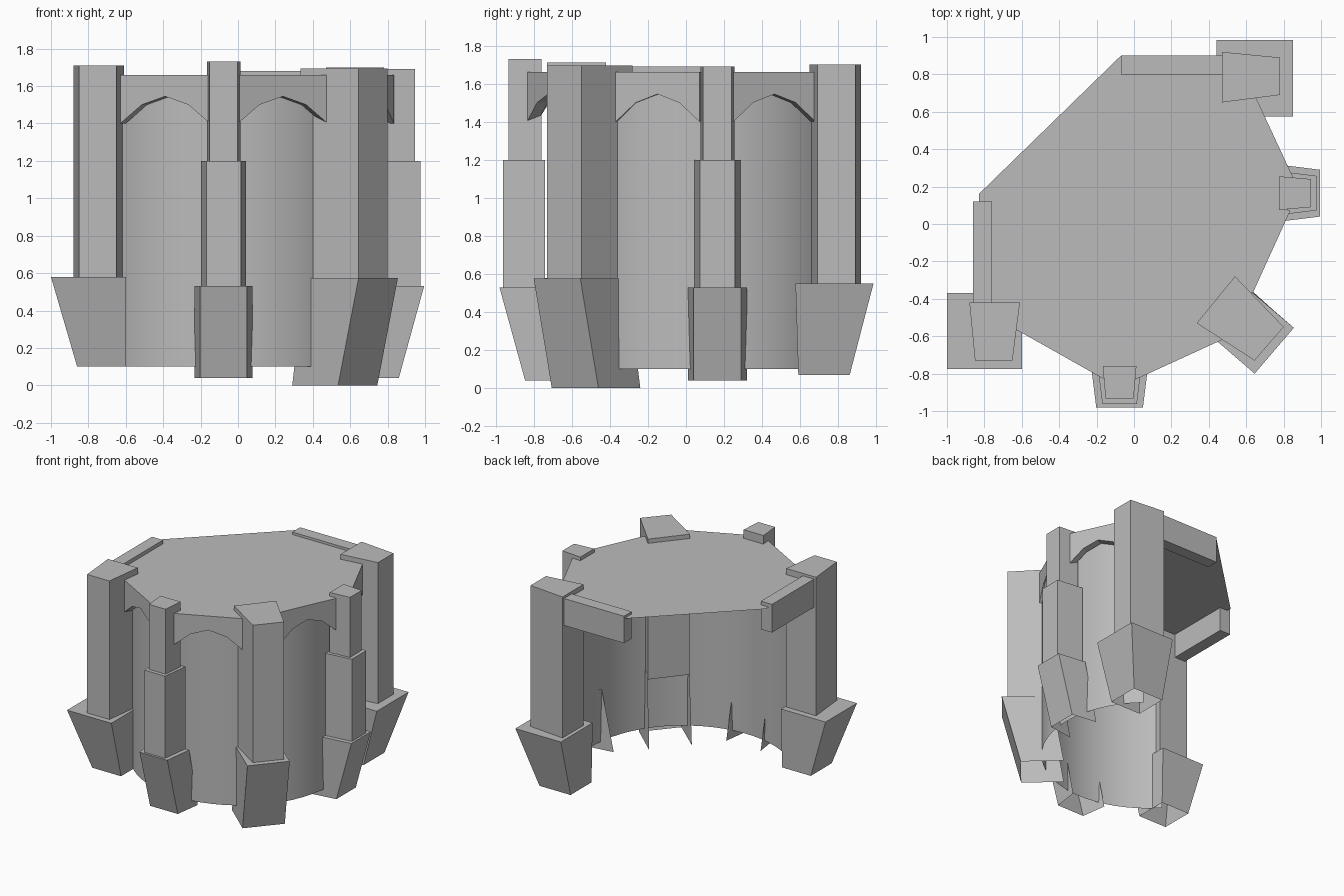
import bpy, math
from mathutils import Vector

if "Cube" in bpy.data.objects:
    bpy.data.objects.remove(bpy.data.objects["Cube"], do_unlink=True)

stone = bpy.data.materials.new("grey_stone")
stone.use_nodes = True
stone.diffuse_color = (0.5, 0.5, 0.5, 1)
stone.node_tree.nodes["Principled BSDF"].inputs["Base Color"].default_value = (0.5, 0.5, 0.5, 1)


def mesh_object(name, verts, faces):
    mesh = bpy.data.meshes.new(name)
    mesh.from_pydata(verts, [], faces)
    mesh.materials.append(stone)
    obj = bpy.data.objects.new(name, mesh)
    bpy.context.collection.objects.link(obj)
    return obj


def loft(name, low, high, z0, z1, bottom=True, open_side=None):
    """Join two matching counter-clockwise outlines; open_side skips one wall."""
    n = len(low)
    verts = [(x, y, z0) for x, y in low] + [(x, y, z1) for x, y in high]
    faces = [(i, (i + 1) % n, n + (i + 1) % n, n + i) for i in range(n) if i != open_side]
    faces.append(tuple(range(n, 2 * n)))
    if bottom:
        faces.append(tuple(reversed(range(n))))
    return mesh_object(name, verts, faces)


def rect(x0, x1, y0, y1):
    return [(x0, y0), (x1, y0), (x1, y1), (x0, y1)]


# Curved wall, open towards the back left
CX, CY, R, STEPS = -0.05, 0.1, 0.81, 30
verts = []
for i in range(STEPS + 1):
    a = math.radians(222 + 186 * i / STEPS)
    x, y = CX + R * math.cos(a), CY + R * math.sin(a)
    verts += [(x, y, 0.1), (x, y, 1.655)]
wall = mesh_object("curved_wall", verts,
                   [(2 * i, 2 * i + 2, 2 * i + 3, 2 * i + 1) for i in range(STEPS)])
for p in wall.data.polygons:
    p.use_smooth = True

# Thin flat roof
mesh_object("roof", [(x, y, 1.66) for x, y in [
    (-0.83, 0.16), (-0.83, -0.45), (-0.62, -0.57), (-0.16, -0.83), (0, -0.83),
    (0.47, -0.62), (0.64, -0.35), (0.81, 0.02), (0.85, 0.25), (0.65, 0.68),
    (0.5, 0.9), (-0.07, 0.9)]], [tuple(range(12))])


# Arched panels between the pillars
def arch(name, start, end):
    a, b = Vector(start), Vector(end)
    along = (b - a).normalized()
    inward = Vector((-along.y, along.x)) * 0.06
    profile = [(0, 1.66), (0, 1.4), (0.24, 1.5), (0.5, 1.545), (0.76, 1.5), (1, 1.4), (1, 1.66)]
    pts = [(a.lerp(b, t), z) for t, z in profile]
    verts = [(p.x, p.y, z) for p, z in pts]
    verts += [(p.x + inward.x, p.y + inward.y, z) for p, z in pts]
    n = len(pts)
    faces = [tuple(range(n)), tuple(reversed(range(n, 2 * n)))]
    faces += [(i, n + i, n + (i + 1) % n, (i + 1) % n) for i in range(n)]
    mesh_object(name, verts, faces)


arch("arch_front_right", (-0.63, -0.565), (-0.15, -0.835))
arch("arch_front_left", (0, -0.835), (0.48, -0.615))
arch("arch_side_front", (0.635, -0.37), (0.835, 0.07))
arch("arch_side_back", (0.85, 0.25), (0.65, 0.68))


# Stepped narrow pillars: described facing -y, then moved or turned to face +x
def narrow_pillar(name, place):
    def outline(front, back, half_front, half_back):
        return [place(x, y) for x, y in [(-half_front, -front), (half_front, -front),
                                         (half_back, -back), (-half_back, -back)]]
    loft(name + "_base", outline(0.845, 0.63, 0.125, 0.155), outline(0.98, 0.74, 0.125, 0.155),
         0.04, 0.53, bottom=False, open_side=2)
    shaft = outline(0.962, 0.74, 0.092, 0.12)
    loft(name + "_shaft", shaft, shaft, 0.53, 1.2)
    top = outline(0.932, 0.76, 0.075, 0.09)
    loft(name + "_top", top, top, 1.2, 1.73 if name == "front_pillar" else 1.69)


narrow_pillar("front_pillar", lambda x, y: (x - 0.077, y))
narrow_pillar("side_pillar", lambda x, y: (-y + 0.015, x + 0.165))

# Wide pillars at the two ends of the wall
end_shaft = [(-0.85, -0.73), (-0.65, -0.73), (-0.61, -0.42), (-0.88, -0.42)]
loft("front_right_pillar", end_shaft, end_shaft, 0.58, 1.71)
loft("front_right_base", rect(-0.86, -0.6, -0.65, -0.38), rect(-1, -0.6, -0.775, -0.37),
     0.1, 0.58, bottom=False)

end_shaft = [(0.47, 0.65), (0.78, 0.69), (0.78, 0.89), (0.47, 0.92)]
loft("back_left_pillar", end_shaft, end_shaft, 0.55, 1.7)
loft("back_left_base", rect(0.44, 0.72, 0.59, 0.86), rect(0.44, 0.85, 0.575, 0.985),
     0.07, 0.55, bottom=False)

# Wide corner pillar set on the diagonal
corner = [(0.335, -0.53), (0.645, -0.73), (0.8, -0.55), (0.54, -0.28)]
loft("corner_pillar", corner, corner, 0.55, 1.695)
loft("corner_base",
     [(0.29, -0.49), (0.535, -0.705), (0.745, -0.46), (0.5, -0.24)],
     [(0.355, -0.55), (0.645, -0.8), (0.855, -0.555), (0.565, -0.31)],
     0, 0.575, bottom=False, open_side=3)

# Beams reaching back from the end pillars
beam = rect(-0.07, 0.5, 0.8, 0.9)
loft("back_beam", beam, beam, 1.46, 1.68)
beam = rect(-0.86, -0.76, -0.45, 0.12)
loft("right_beam", beam, beam, 1.46, 1.69)
